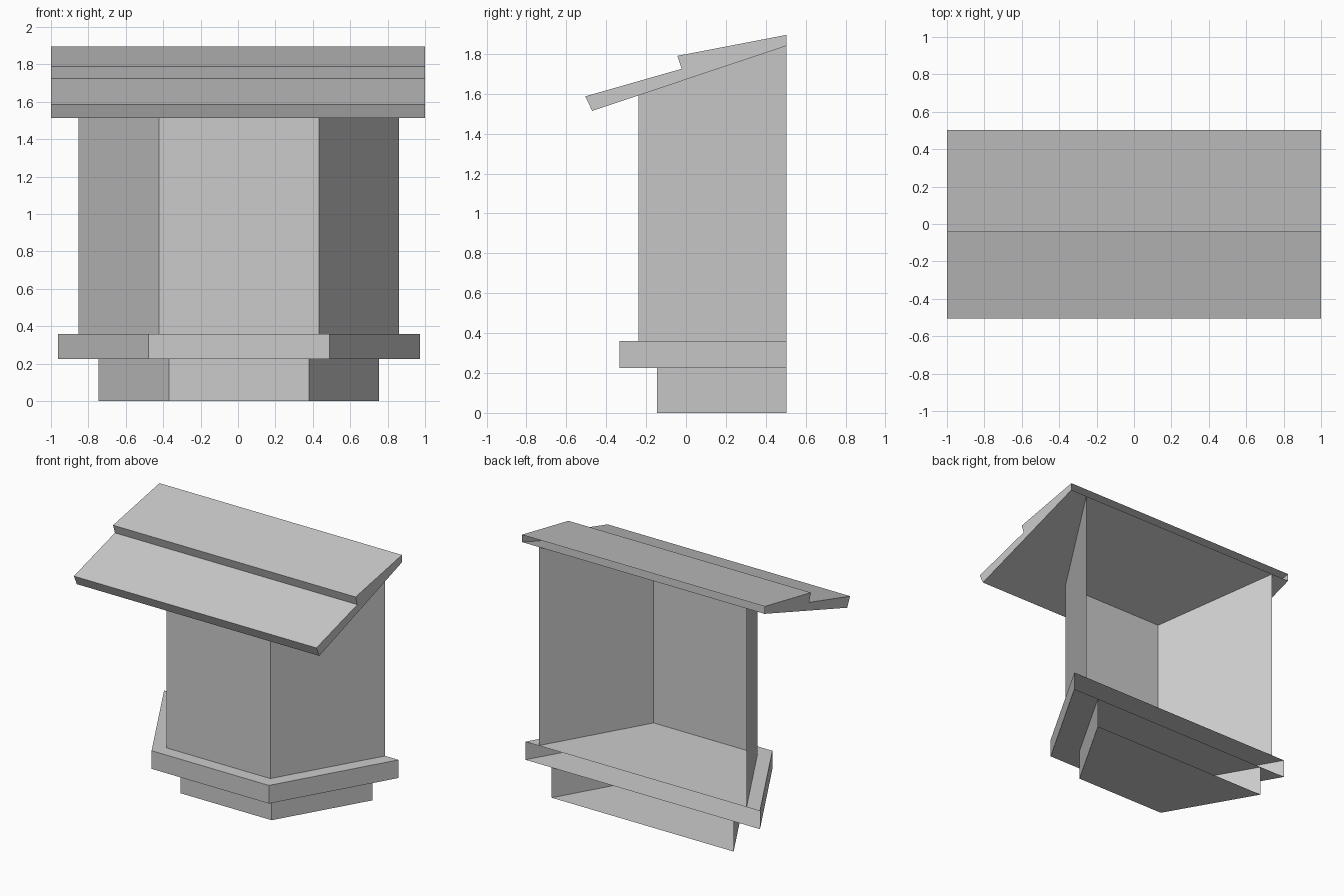
import bpy
import bmesh
from mathutils import Vector

cube = bpy.data.objects.get("Cube")
if cube:
    bpy.data.objects.remove(cube, do_unlink=True)

grey = bpy.data.materials.new("plain grey")
grey.use_nodes = True
colour = (0.6, 0.6, 0.6, 1)
grey.diffuse_color = colour
grey.node_tree.nodes["Principled BSDF"].inputs["Base Color"].default_value = colour

BACK = 0.503      # wall plane, where every part is open
CENTRE = 0.005
SLOPE = 0.335     # pitch of the roof underside


def open_shell(name, start, end, capped=True):
    """Sweep an open outline from start to end; the back side stays open."""
    bm = bmesh.new()
    a = [bm.verts.new(p) for p in start]
    b = [bm.verts.new(p) for p in end]
    for i in range(len(a) - 1):
        bm.faces.new((a[i], a[i + 1], b[i + 1], b[i]))
    if capped:
        bm.faces.new(a[::-1])
        bm.faces.new(b)
    mesh = bpy.data.meshes.new(name)
    bm.to_mesh(mesh)
    bm.free()
    mesh.materials.append(grey)
    obj = bpy.data.objects.new(name, mesh)
    bpy.context.collection.objects.link(obj)
    return obj


def half_hexagon(radius, height):
    """Half-hexagon outline; height is a function of y."""
    front = BACK - radius * 0.866
    outline = [(-radius, BACK), (-radius / 2, front), (radius / 2, front), (radius, BACK)]
    return [Vector((CENTRE + x, y, height(y))) for x, y in outline]


def bay(name, radius, bottom, top, capped=True):
    return open_shell(name, half_hexagon(radius, bottom), half_hexagon(radius, top), capped)


def level(z):
    return lambda y: z


def roof_underside(y):
    return 1.84 + (y - BACK) * SLOPE


# Stepped base, sill and window walls
bay("base", 0.75, level(0), level(0.225))
bay("sill", 0.967, level(0.225), level(0.36))
bay("bay_walls", 0.857, level(0.36), roof_underside, capped=False)

# Two-step sloping roof, swept along x
profile = [(BACK, 1.895), (-0.043, 1.79), (-0.022, 1.725),
           (-0.505, 1.587), (-0.47, roof_underside(-0.47)), (BACK, 1.84)]
open_shell("roof", [(-1, y, z) for y, z in profile], [(1, y, z) for y, z in profile])
